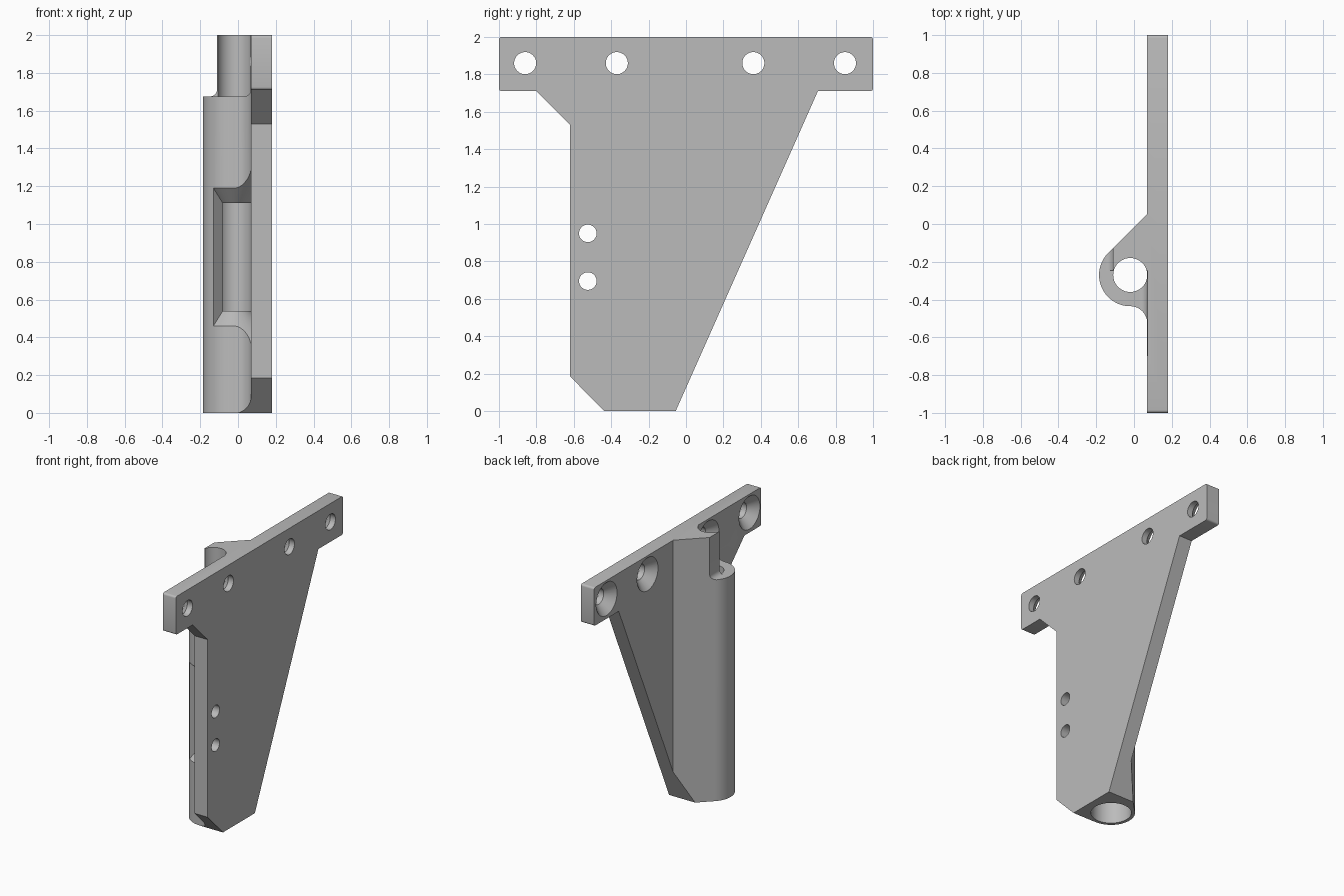
import bpy, bmesh
from math import sin, cos, radians, pi
from mathutils import Matrix, Vector

default = bpy.data.objects.get("Cube")
if default:
    bpy.data.objects.remove(default, do_unlink=True)

grey = bpy.data.materials.new("light_grey")
grey.use_nodes = True
grey.diffuse_color = (0.5, 0.5, 0.5, 1)
grey.node_tree.nodes["Principled BSDF"].inputs["Base Color"].default_value = (0.5, 0.5, 0.5, 1)


def make_object(name, bm):
    bmesh.ops.recalc_face_normals(bm, faces=bm.faces)
    mesh = bpy.data.meshes.new(name)
    bm.to_mesh(mesh)
    bm.free()
    mesh.materials.append(grey)
    obj = bpy.data.objects.new(name, mesh)
    bpy.context.collection.objects.link(obj)
    return obj


def prism(name, points, place, start, end):
    """Extrude a 2D outline; place(u, v, depth) gives the 3D point."""
    bm = bmesh.new()
    face = bm.faces.new([bm.verts.new(place(u, v, start)) for u, v in points])
    move = Vector(place(0, 0, end)) - Vector(place(0, 0, start))
    out = bmesh.ops.extrude_face_region(bm, geom=[face], use_keep_orig=True)
    verts = [g for g in out["geom"] if isinstance(g, bmesh.types.BMVert)]
    bmesh.ops.translate(bm, verts=verts, vec=move)
    return make_object(name, bm)


def cone(name, r1, r2, start, end, segments=48):
    """Cone or cylinder between two points."""
    start, end = Vector(start), Vector(end)
    axis = end - start
    turn = axis.to_track_quat("Z", "Y").to_matrix().to_4x4()
    bm = bmesh.new()
    bmesh.ops.create_cone(bm, cap_ends=True, segments=segments, radius1=r1, radius2=r2,
                          depth=axis.length, matrix=Matrix.Translation((start + end) / 2) @ turn)
    return make_object(name, bm)


def arc(cx, cy, r, a0, a1, steps):
    angles = [radians(a0 + (a1 - a0) * i / steps) for i in range(steps + 1)]
    return [(cx + r * cos(a), cy + r * sin(a)) for a in angles]


def boolean(target, cutter, operation="DIFFERENCE"):
    mod = target.modifiers.new("cut", "BOOLEAN")
    mod.operation, mod.solver, mod.object = operation, "EXACT", cutter
    cutter.hide_render = True
    bpy.context.view_layer.objects.active = target
    bpy.ops.object.modifier_apply(modifier=mod.name)
    bpy.data.objects.remove(cutter, do_unlink=True)


def along_x(y, z, d): return (d, y, z)
def along_y(x, z, d): return (x, d, z)
def along_z(x, y, d): return (x, y, d)


FACE, BACK = 0.07, 0.18      # plate thickness range in x
CX, CY = -0.02, -0.27        # tube axis
OUTER, BORE, SOCKET = 0.165, 0.09, 0.14

# Plan section: plate, blended tube and sloping web
plan = [(BACK, -1.1), (BACK, 1.1), (FACE, 1.1), (FACE, 0.053)]
plan += arc(CX, CY, OUTER, 135, 270, 30)
plan += arc(CX, -0.525, 0.09, 90, 0, 14)[1:] + [(FACE, -1.1)]
bracket = prism("mounting_bracket", plan, along_z, -0.1, 2.1)

# Side outline trims the section to the T shape
R = 0.015
outline = arc(-1 + R, 2 - R, R, 90, 180, 4) + arc(-1 + R, 1.71 + R, R, 180, 270, 4)
outline += [(-0.8, 1.71), (-0.62, 1.53), (-0.62, 0.185), (-0.437, 0), (-0.055, 0), (0.705, 1.71)]
outline += arc(1 - R, 1.71 + R, R, 270, 360, 4) + arc(1 - R, 2 - R, R, 0, 90, 4)
boolean(bracket, prism("outline", outline, along_x, -0.5, 0.5), "INTERSECT")

# Relief at the top of the tube, with a rounded floor
floor, fillet = 1.675, 0.04
for wall, y0, y1 in ((-0.11, -0.7, 0.1), (FACE + 0.0002, -0.7, -0.245)):
    shape = [(-0.4, 2.2), (-0.4, floor)]
    shape += arc(wall - fillet, floor + fillet, fillet, 270, 360, 8) + [(wall, 2.2)]
    boolean(bracket, prism("relief", shape, along_y, y0, y1))

# Flared side window in the tube
bm = bmesh.new()
stations = []
first, last, count = 228, 359, 36
for i in range(count + 1):
    a = radians(first + (last - first) * i / count)
    reach = min(0.33, (FACE + 0.0001 - CX) / cos(a)) if cos(a) > 0.01 else 0.33
    ring = []
    for r, side in ((0.04, 0), (reach, 0), (reach, 1), (0.04, 1)):
        flare = (r - BORE) * 1.07
        z = 1.11 + flare if side else 0.54 - flare
        ring.append(bm.verts.new((CX + r * cos(a), CY + r * sin(a), z)))
    stations.append(ring)
for p, q in zip(stations, stations[1:]):
    for k in range(4):
        n = (k + 1) % 4
        bm.faces.new((p[k], p[n], q[n], q[k]))
bm.faces.new(stations[0])
bm.faces.new(stations[-1])
boolean(bracket, make_object("window", bm))

# Through bore and wider lower socket
boolean(bracket, cone("bore", BORE, BORE, (CX, CY, -0.2), (CX, CY, 2.2), 64))
boolean(bracket, cone("socket", SOCKET, SOCKET, (CX, CY, -0.2), (CX, CY, 0.477), 64))

# Countersunk holes along the top bar
for y in (-0.86, -0.37, 0.36, 0.85):
    boolean(bracket, cone("screw_hole", 0.059, 0.059, (0, y, 1.86), (0.3, y, 1.86)))
    boolean(bracket, cone("countersink", 0.135, 0.059, (0.06, y, 1.86), (0.136, y, 1.86)))

# Plain holes beside the tube
for z in (0.695, 0.95):
    boolean(bracket, cone("side_hole", 0.047, 0.047, (0.0, -0.525, z), (0.3, -0.525, z)))

# Smooth the curved walls, keep the edges sharp
bpy.ops.object.select_all(action="DESELECT")
bracket.select_set(True)
bpy.context.view_layer.objects.active = bracket
bpy.ops.object.shade_smooth_by_angle(angle=radians(25))
